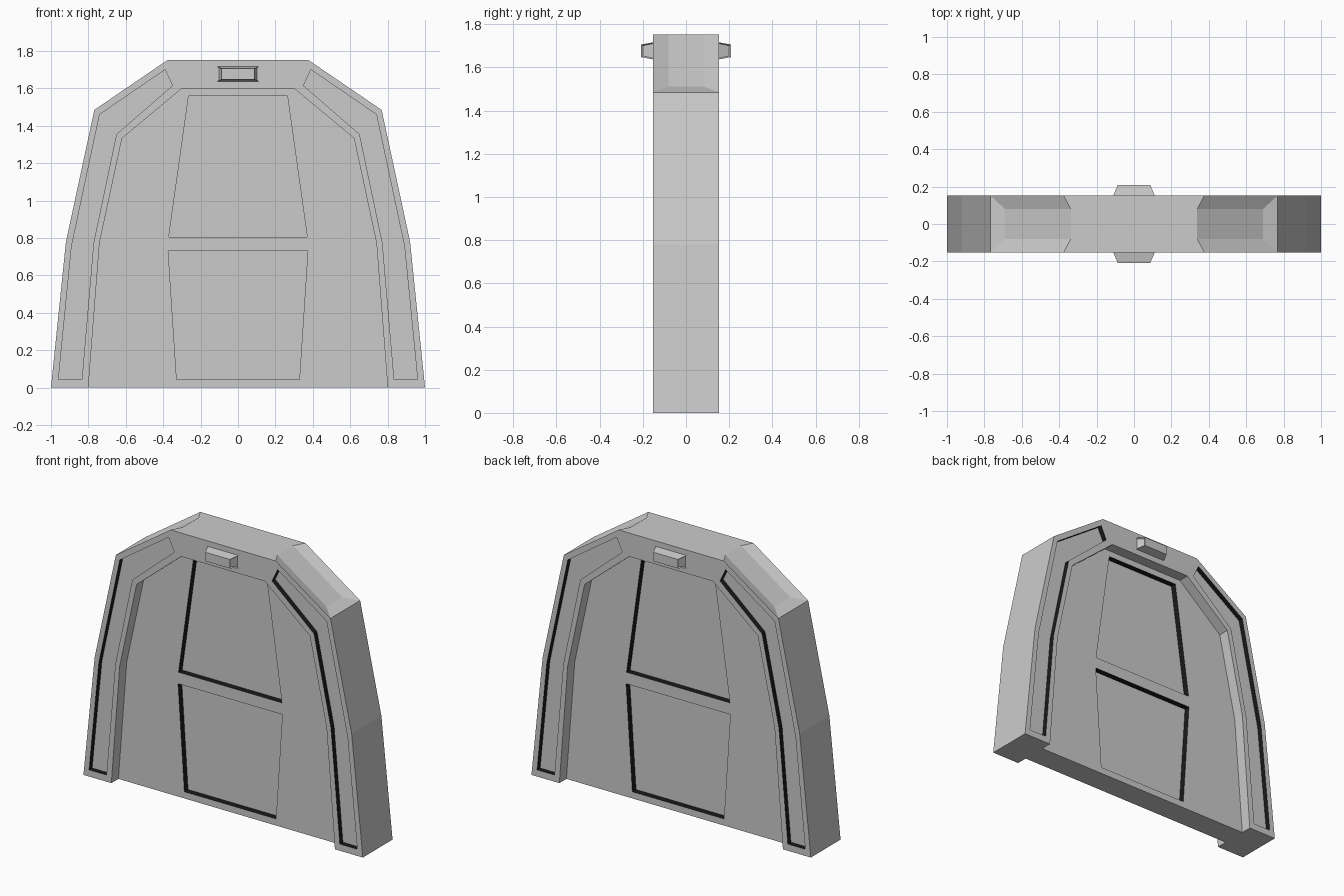
import bpy, bmesh

if "Cube" in bpy.data.objects:
    bpy.data.objects.remove(bpy.data.objects["Cube"])

def material(name, v):
    m = bpy.data.materials.new(name)
    m.diffuse_color = (v, v, v, 1)
    m.use_nodes = True
    m.node_tree.nodes["Principled BSDF"].inputs["Base Color"].default_value = m.diffuse_color
    return m

GREY, DARK = material("grey", 0.8), material("dark_edge", 0.01)

def make_object(name, bm):
    bmesh.ops.remove_doubles(bm, verts=bm.verts, dist=1e-5)
    bmesh.ops.recalc_face_normals(bm, faces=bm.faces)
    me = bpy.data.meshes.new(name)
    bm.to_mesh(me)
    bm.free()
    me.materials.append(GREY)
    me.materials.append(DARK)
    ob = bpy.data.objects.new(name, me)
    bpy.context.collection.objects.link(ob)
    return ob

def face(bm, pts):
    return bm.faces.new([bm.verts.new(p) for p in pts])

def mirrored(half):
    """Closed outline from its right half, listed bottom to top."""
    return half + [(-x, z) for x, z in reversed(half)]

def prism(bm, outline, y0, y1, wall=0):
    """Extrude an xz outline along y; walls get their own material slot."""
    face(bm, [(x, y0, z) for x, z in outline])
    face(bm, [(x, y1, z) for x, z in outline])
    for (a, b), (c, d) in zip(outline, outline[1:] + outline[:1]):
        face(bm, [(a, y0, b), (c, y0, d), (c, y1, d), (a, y1, b)]).material_index = wall

def cut(ob, cutter):
    mod = ob.modifiers.new("cut", 'BOOLEAN')
    mod.operation, mod.solver, mod.object = 'DIFFERENCE', 'EXACT', cutter
    mod.material_mode = 'TRANSFER'
    bpy.context.view_layer.objects.active = ob
    bpy.ops.object.modifier_apply(modifier=mod.name)
    bpy.data.objects.remove(cutter)

# Gate body: extruded outline with a chamfered dent in each sloping shoulder
T, N = 0.152, 0.08
P = [(1, 0), (0.92, 0.78), (0.768, 1.485), (0.376, 1.752)]
C, D = (0.338, 1.752), (0.69, 1.512)
bm = bmesh.new()
for y in (-T, T):
    face(bm, [(x, y, z) for x, z in mirrored(P)])
face(bm, [(-1, -T, 0), (1, -T, 0), (1, T, 0), (-1, T, 0)])
(ax, az), (bx, bz) = P[3], P[2]
face(bm, [(s * x, y, az) for s, x, y in
          [(1, ax, -T), (1, C[0], -N), (1, C[0], N), (1, ax, T),
           (-1, ax, T), (-1, C[0], N), (-1, C[0], -N), (-1, ax, -T)]])
for s in (-1, 1):
    for (a, b), (c, d) in zip(P[:2], P[1:3]):
        face(bm, [(s * a, -T, b), (s * c, -T, d), (s * c, T, d), (s * a, T, b)])
    for k in (-1, 1):
        face(bm, [(s * ax, k * T, az), (s * bx, k * T, bz),
                  (s * D[0], k * N, D[1]), (s * C[0], k * N, C[1])])
    face(bm, [(s * C[0], -N, C[1]), (s * D[0], -N, D[1]),
              (s * D[0], N, D[1]), (s * C[0], N, C[1])])
    face(bm, [(s * bx, -T, bz), (s * bx, T, bz), (s * D[0], N, D[1]), (s * D[0], -N, D[1])])
gate = make_object("gate_body", bm)

# Recessed doorway on both sides
doorway = [(0.808, -0.1), (0.74, 0.775), (0.62, 1.333), (0.30, 1.60)]
bm = bmesh.new()
for s in (-1, 1):
    prism(bm, mirrored(doorway), s * 0.08, s * 0.3)
cut(gate, make_object("doorway_cutter", bm))

# Sunken door panels and frame channels with dark edges
panels = [[(0.37, 0.805), (0.264, 1.56)], [(0.328, 0.043), (0.373, 0.73)]]
channel = [(0.96, 0.043), (0.89, 0.755), (0.74, 1.46), (0.39, 1.70),
           (0.35, 1.615), (0.65, 1.355), (0.772, 0.776), (0.835, 0.043)]
bm = bmesh.new()
for s in (-1, 1):
    for half in panels:
        prism(bm, mirrored(half), s * 0.042, s * 0.115, 1)
    for m in (-1, 1):
        prism(bm, [(m * x, z) for x, z in channel], s * 0.12, s * 0.25, 1)
cut(gate, make_object("panel_cutter", bm))

# Tapered lamp housings with inset ends, front and back
for s, name in ((-1, "front_lamp"), (1, "back_lamp")):
    bm = bmesh.new()
    rings = [[(x * w, s * y, 1.677 + z * h) for x, z in ((-1, -1), (1, -1), (1, 1), (-1, 1))]
             for y, w, h in ((0.15, 0.112, 0.04), (0.208, 0.087, 0.029))]
    for r in rings:
        face(bm, r)
    for i in range(4):
        j = (i + 1) % 4
        face(bm, [rings[0][i], rings[0][j], rings[1][j], rings[1][i]])
    bmesh.ops.remove_doubles(bm, verts=bm.verts, dist=1e-5)
    bmesh.ops.recalc_face_normals(bm, faces=bm.faces)
    ends = [f for f in bm.faces if abs(f.normal.x) > 0.8]
    bmesh.ops.inset_individual(bm, faces=ends, thickness=0.008, depth=-0.008)
    make_object(name, bm)
